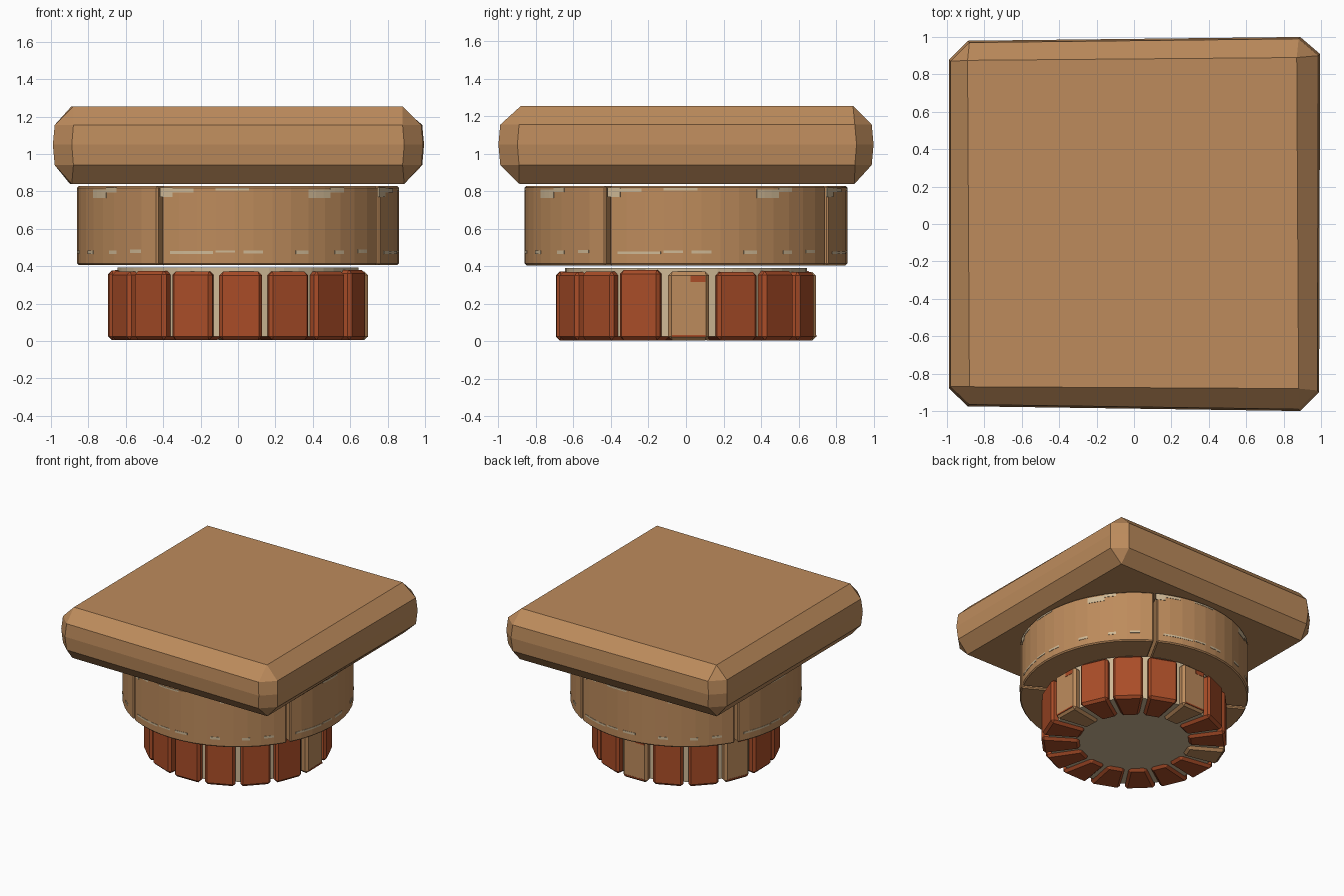
import bpy, bmesh, math, random
from mathutils import Matrix

random.seed(4)
cube = bpy.data.objects.get("Cube")
if cube:
    bpy.data.objects.remove(cube, do_unlink=True)


def material(name, rgb):
    m = bpy.data.materials.new(name)
    m.use_nodes = True
    m.diffuse_color = (*rgb, 1)
    m.node_tree.nodes["Principled BSDF"].inputs["Base Color"].default_value = (*rgb, 1)
    return m


TAN = material("tan stone", (0.51, 0.26, 0.107))
RED = material("red brick", (0.40, 0.074, 0.021))
CREAM = material("cream mortar", (0.62, 0.48, 0.30))


def finish(name, bm, mat, bevel=0):
    bmesh.ops.remove_doubles(bm, verts=bm.verts, dist=1e-5)
    bmesh.ops.recalc_face_normals(bm, faces=bm.faces)
    mesh = bpy.data.meshes.new(name)
    bm.to_mesh(mesh)
    bm.free()
    mesh.materials.append(mat)
    obj = bpy.data.objects.new(name, mesh)
    bpy.context.collection.objects.link(obj)
    if bevel:
        mod = obj.modifiers.new("Bevel", "BEVEL")
        mod.width, mod.segments = bevel, 1
        mod.limit_method, mod.angle_limit = "ANGLE", math.radians(40)
    return obj


def loft(bm, rings):
    """Bridge equal-length rings of points and cap both ends."""
    loops = [[bm.verts.new(p) for p in ring] for ring in rings]
    n = len(loops[0])
    for a, b in zip(loops, loops[1:]):
        for i in range(n):
            bm.faces.new((a[i], a[(i + 1) % n], b[(i + 1) % n], b[i]))
    bm.faces.new(loops[0][::-1])
    bm.faces.new(loops[-1])


def prism(name, outline, z0, z1, mat, bevel=0, turn=0):
    bm = bmesh.new()
    loft(bm, [[(x, y, z) for x, y in outline] for z in (z0, z1)])
    bmesh.ops.transform(bm, matrix=Matrix.Rotation(math.radians(turn), 4, "Z"), verts=bm.verts)
    return finish(name, bm, mat, bevel)


def arc(r, a0, a1, steps):
    angles = [math.radians(a0 + (a1 - a0) * i / steps) for i in range(steps + 1)]
    return [(r * math.cos(a), r * math.sin(a)) for a in angles]


# Slab: chamfered block with slightly uneven edges and bulging sides
corners = [(-0.88, -0.87), (-0.88, -0.87), (0.88, -0.88), (0.88, -0.88),
           (0.87, 0.89), (0.87, 0.89), (-0.89, 0.875), (-0.89, 0.875)]
girdle = [(-0.98, -0.87), (-0.88, -0.965), (0.88, -0.99), (0.98, -0.89),
          (0.985, 0.9), (0.88, 0.99), (-0.88, 0.97), (-0.98, 0.87)]
bm = bmesh.new()
loft(bm, [[(x * s, y * s, z) for x, y in ring] for ring, s, z in (
    (corners, 1.01, 0.84), (girdle, 1, 0.94), (girdle, 1.01, 1.05),
    (girdle, 1, 1.155), (corners, 1, 1.255))])
finish("top_slab", bm, TAN)

# Drum: four wedges with narrow joints, plus worn chips on the outer wall
R = 0.86
chips = [(26, 35, 0.765, 0.81), (-29, -24, 0.77, 0.82), (-24, -16, 0.795, 0.815),
         (-8, 4, 0.805, 0.818), (35, 41, 0.795, 0.82),
         (-25, -9, 0.465, 0.48), (-8, -1, 0.472, 0.485), (2, 9, 0.468, 0.485),
         (21, 26, 0.465, 0.485), (37, 41, 0.465, 0.485), (48, 53, 0.47, 0.488)]
for q in range(4):
    start = -29.2 + 90 * q
    wedge = [(0.017, 0)] + arc(R, -44.2, 44.2, 13)
    prism(f"drum_wedge_{q + 1}", wedge, 0.405, 0.828, TAN, 0.009, start + 45)
    for i, (a0, a1, z0, z1) in enumerate(chips):
        plate = arc(R + 0.002, a0, a1, 3) + arc(R - 0.006, a1, a0, 3)
        prism(f"drum_chip_{q + 1}_{i + 1}", plate, z0, z1, CREAM, 0, 90 * q - 90)

# Mortar core behind the bricks
prism("mortar_core", arc(0.645, 0, 352.5, 47), 0.025, 0.392, CREAM)

# Ring of tapered bricks, three of them bare stone with a remnant of red
for k in range(16):
    turn = 1.2 + 22.5 * k
    bare = k in (0, 4, 7)
    outer = 0.118 if not bare else 0.112
    brick = [(0.41, -0.066), (0.692, -outer), (0.692, outer), (0.41, 0.066)]
    top = 0.373 + random.uniform(-0.004, 0.008)
    prism(f"brick_{k + 1}", brick, 0.005, top, TAN if bare else RED, 0.02, turn)
    if bare:
        patch = [(0.688, 0.01), (0.694, 0.01), (0.694, 0.09), (0.688, 0.09)]
        prism(f"brick_paint_{k + 1}", patch, 0.315, 0.35, RED, 0, turn)
        foot = [(0.688, -0.09), (0.694, -0.09), (0.694, 0.09), (0.688, 0.09)]
        prism(f"brick_foot_{k + 1}", foot, 0.022, 0.034, RED, 0, turn)
